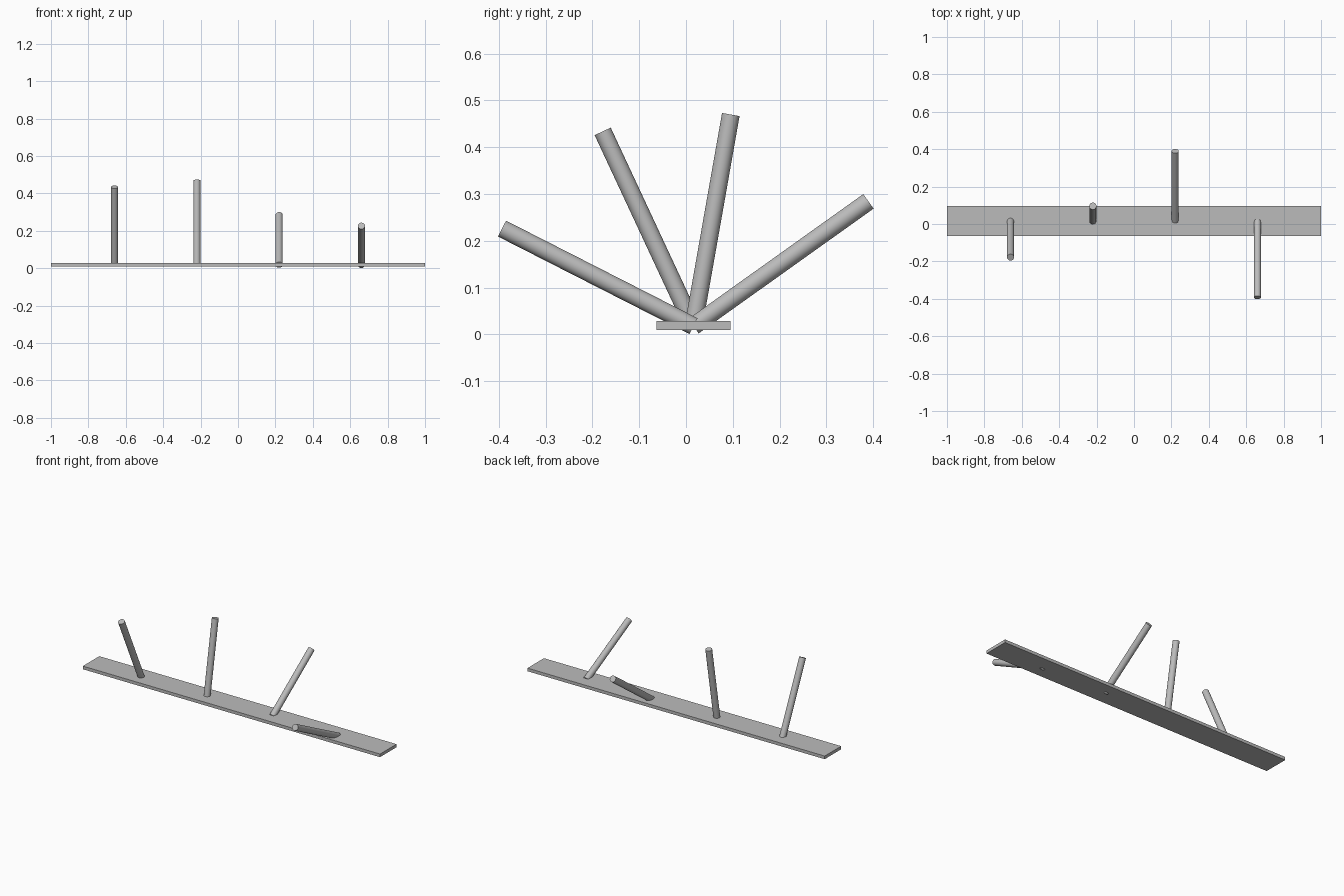
import bpy
import math
from mathutils import Vector

cube = bpy.data.objects.get("Cube")
if cube:
    bpy.data.objects.remove(cube, do_unlink=True)

# Single grey material
grey = bpy.data.materials.new("plain grey")
grey.use_nodes = True
colour = (0.5, 0.5, 0.5, 1.0)
grey.diffuse_color = colour
grey.node_tree.nodes["Principled BSDF"].inputs["Base Color"].default_value = colour

PIVOT_Y, PIVOT_Z = 0.016, 0.0178
ROD_RADIUS, ROD_LENGTH = 0.019, 0.459

# Flat base strip
bpy.ops.mesh.primitive_cube_add(size=1, location=(0, PIVOT_Y, 0.019))
base = bpy.context.object
base.name = "base_strip"
base.scale = (2.0, 0.158, 0.019)
bpy.ops.object.transform_apply(location=False, rotation=False, scale=True)
base.data.materials.append(grey)


def add_rod(name, x, tilt_degrees):
    """Round rod rooted in the strip, leaning toward +y by the given tilt."""
    tilt = math.radians(tilt_degrees)
    axis = Vector((0, math.sin(tilt), math.cos(tilt)))
    centre = Vector((x, PIVOT_Y, PIVOT_Z)) + axis * ROD_LENGTH / 2
    bpy.ops.mesh.primitive_cylinder_add(
        vertices=32, radius=ROD_RADIUS, depth=ROD_LENGTH,
        location=centre, rotation=(-tilt, 0, 0))
    rod = bpy.context.object
    rod.name = name
    rod.data.materials.append(grey)
    bpy.ops.object.shade_smooth_by_angle(angle=math.radians(30))


# Four rods leaning at different angles
for name, x, tilt in (("rod_outer_right", -0.66, -25),
                      ("rod_inner_right", -0.22, 10),
                      ("rod_inner_left", 0.22, 54.5),
                      ("rod_outer_left", 0.66, -63)):
    add_rod(name, x, tilt)
